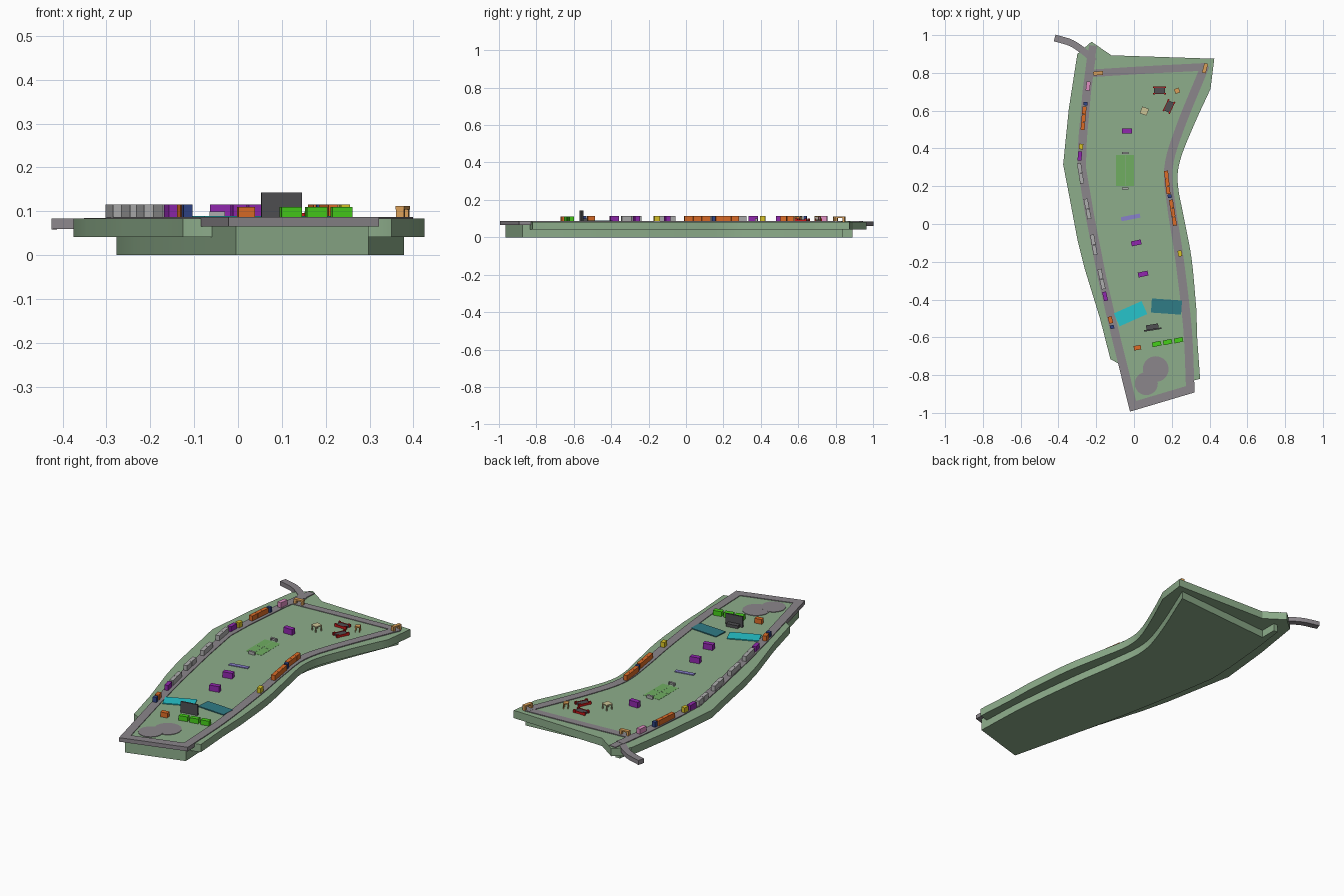
import bpy, bmesh
from math import radians, cos, sin
from mathutils import Vector, Matrix

if "Cube" in bpy.data.objects:
    bpy.data.objects.remove(bpy.data.objects["Cube"])

COL = dict(land=(.27, .42, .26), road=(.26, .24, .26), grey=(.42, .42, .42), dark=(.08, .08, .085),
           purple=(.28, .02, .42), orange=(.72, .15, .02), navy=(.03, .06, .25), yellow=(.7, .55, .02),
           pink=(.75, .28, .55), tan=(.7, .35, .1), beige=(.6, .55, .3), red=(.6, .01, .01),
           field=(.16, .42, .12), lilac=(.25, .22, .6), cyan=(.02, .55, .6), teal=(.03, .2, .24),
           green=(.06, .62, .01))
MATS = {}


def finish(name, bm, col, smooth=False):
    bmesh.ops.recalc_face_normals(bm, faces=bm.faces)
    me = bpy.data.meshes.new(name)
    bm.to_mesh(me)
    bm.free()
    ob = bpy.data.objects.new(name, me)
    bpy.context.collection.objects.link(ob)
    if col not in MATS:
        MATS[col] = bpy.data.materials.new(col)
        MATS[col].diffuse_color = (*COL[col], 1)
    me.materials.append(MATS[col])
    if smooth:
        bpy.ops.object.select_all(action='DESELECT')
        ob.select_set(True)
        bpy.context.view_layer.objects.active = ob
        bpy.ops.object.shade_smooth_by_angle(angle=radians(30))
    return ob


def prism(name, pts, z0, z1, col):
    bm = bmesh.new()
    f = bm.faces.new([bm.verts.new((p[0], p[1], z0)) for p in pts])
    r = bmesh.ops.extrude_face_region(bm, geom=[f])
    for v in r['geom']:
        if isinstance(v, bmesh.types.BMVert):
            v.co.z = z1
    # extrusion keeps or drops the start face depending on context: make sure the base is closed
    bmesh.ops.holes_fill(bm, edges=[e for e in bm.edges if e.is_boundary])
    return finish(name, bm, col, True)


def spline(pts, n=5):
    p = [Vector(q) for q in pts]
    p = [2 * p[0] - p[1]] + p + [2 * p[-1] - p[-2]]
    out = []
    for a, b, c, d in zip(p, p[1:], p[2:], p[3:]):
        for i in range(n):
            t = i / n
            out.append(.5 * (2 * b + (c - a) * t + (2 * a - 5 * b + 4 * c - d) * t * t
                             + (3 * b - a - 3 * c + d) * t ** 3))
    return out + [p[-2]]


def ribbon(name, path, w, z_top, thick, col, drop=0):
    """Rectangular band along a path, sloping down by drop towards its end."""
    p = [Vector(q) for q in path]
    bm = bmesh.new()
    rows = []
    for i, q in enumerate(p):
        d1 = (q - p[i - 1]).normalized() if i else (p[1] - q).normalized()
        d2 = (p[i + 1] - q).normalized() if i < len(p) - 1 else d1
        n1, n2 = Vector((-d1.y, d1.x)), Vector((-d2.y, d2.x))
        m = (n1 + n2).normalized()
        m *= w / 2 / m.dot(n1)
        z = z_top - drop * i / (len(p) - 1)
        rows.append([bm.verts.new((q.x + s * m.x, q.y + s * m.y, h))
                     for s, h in ((1, z), (-1, z), (-1, z - thick), (1, z - thick))])
    for a, b in zip(rows, rows[1:]):
        for k in range(4):
            bm.faces.new((a[k], a[k - 1], b[k - 1], b[k]))
    bm.faces.new(rows[0])
    bm.faces.new(rows[-1])
    return finish(name, bm, col, True)


def boxes(name, parts, x, y, rot, col):
    """Joined boxes (cx, cy, lx, ly, z0, z1) in a local frame placed at x, y, turned by rot."""
    bm = bmesh.new()
    base = Matrix.Translation((x, y, 0)) @ Matrix.Rotation(radians(rot), 4, 'Z')
    for cx, cy, lx, ly, z0, z1 in parts:
        bmesh.ops.create_cube(bm, size=1, matrix=base @ Matrix.Translation((cx, cy, (z0 + z1) / 2))
                              @ Matrix.Diagonal((lx, ly, z1 - z0, 1)))
    return finish(name, bm, col)


def box(name, x, y, lx, ly, rot, col, z0=.083, z1=.115):
    return boxes(name, [(0, 0, lx, ly, z0, z1)], x, y, rot, col)


# land: wide upper shelf and full-height core that follows the road
shelf = [(-.30, .9), (-.225, .965), (-.12, .893), (.425, .875), (.405, .715)]
shelf += spline([(.405, .715), (.32, .53), (.245, .34), (.232, .21), (.265, .03), (.305, -.185), (.33, -.45)])[1:]
shelf += [(.335, -.61), (.35, -.82), (.29, -.835), (-.08, -.74), (-.125, -.715), (-.18, -.5), (-.26, -.24),
          (-.3, -.08), (-.345, .16), (-.375, .315), (-.345, .61)]
prism("land_shelf", shelf, .041, .083, 'land')
left = [(-.225, .89), (-.25, .7), (-.272, .45), (-.277, .3), (-.235, .05), (-.17, -.28), (-.115, -.52), (-.005, -.965)]
right = spline([(.298, -.875), (.283, -.55), (.24, -.18), (.2, .08), (.182, .29), (.24, .5), (.378, .84)])
prism("land_core", left + right + [(.05, .815), (-.2, .797), (-.2, .89)], 0, .084, 'land')

# roads
ribbon("ring_road", left + right, .045, .0875, .022, 'road')
ribbon("top_road", spline([(.375, .832), (.05, .815), (-.235, .797)]), .04, .087, .02, 'road')
ribbon("entry_ramp", spline([(-.21, .86), (-.255, .905), (-.33, .957), (-.42, .985)]), .036, .087, .024, 'road', .004)
ribbon("road_end", [(-.225, .88), (-.218, .945)], .04, .0865, .02, 'road')

# round plazas
for i, (x, y, r) in enumerate([(.115, -.768, .068), (.065, -.845, .061)]):
    prism(f"plaza_{i}", [(x + r * cos(k * .19635), y + r * sin(k * .19635)) for k in range(32)],
          .08, .0865 + .0003 * i, 'road')

# cabins along the ring road: x, y, length, lean, colour, number of units
row = [(-.243, .73, .05, -7, 'pink', 1), (-.257, .637, .018, -5, 'navy', 1), (-.267, .56, .125, -5, 'orange', 3),
       (-.28, .41, .03, -5, 'yellow', 1), (-.287, .36, .05, -2, 'purple', 1),
       (-.283, .268, .11, 9, 'grey', 2), (-.246, .08, .11, 11, 'grey', 2), (-.213, -.11, .11, 10, 'grey', 2),
       (-.172, -.292, .11, 12, 'grey', 2), (-.153, -.383, .05, 13, 'purple', 1),
       (-.125, -.508, .038, 14, 'orange', 1), (-.116, -.545, .02, 14, 'navy', 1),
       (.176, .22, .125, 6, 'orange', 3), (.189, .147, .018, 7, 'navy', 1), (.206, .06, .14, 9, 'orange', 3),
       (.243, -.156, .032, 9, 'yellow', 1)]
for i, (x, y, ln, rot, col, n) in enumerate(row):
    u = ln / n
    boxes(f"{col}_cabin_{i}", [(0, (k - (n - 1) / 2) * u, .021, u * .97, .083, .115) for k in range(n)],
          x, y, rot, col)

# central pavilions and stalls
for i, (x, y, rot) in enumerate([(-.037, .493, 0), (.012, -.1, 12), (.048, -.265, 12)]):
    box(f"pavilion_{i}", x, y, .053, .026, rot, 'purple')
for i in range(3):
    box(f"green_stall_{i}", .12 + .058 * i, -.635 + .01 * i, .047, .025, 12, 'green', z1=.11)
box("orange_stall", .018, -.655, .038, .024, 10, 'orange', z1=.11)

# gates: two posts and a lintel
for i, (x, y, rot) in enumerate([(-.19, .798, 5), (.376, .825, 75)]):
    boxes(f"gate_{i}", [(-.02, 0, .012, .018, .083, .112), (.02, 0, .012, .018, .083, .112),
                        (0, 0, .052, .02, .104, .112)], x, y, rot, 'tan')

# open shelters: roof on four legs
for n, x, y, s, rot, col in [("small", .228, .705, .026, 25, 'tan'), ("large", .055, .598, .038, -20, 'beige')]:
    q = s * .42
    boxes(n + "_shelter", [(a * q, b * q, s * .14, s * .14, .083, .11) for a in (-1, 1) for b in (-1, 1)]
          + [(0, 0, s, s, .109, .115)], x, y, rot, col)

# play areas: dark pad with red rim and corner posts
for i, (x, y, rot) in enumerate([(.135, .707, 0), (.185, .622, 65)]):
    box(f"play_pad_{i}", x, y, .058, .034, rot, 'dark', z1=.094)
    boxes(f"play_rim_{i}", [(a * .029, b * .017, .012, .008, .083, .1) for a in (-1, 1) for b in (-1, 1)]
          + [(0, b * .018, .062, .004, .083, .096) for b in (-1, 1)], x, y, rot, 'red')

# sports field with lines and goals
box("sports_field", -.047, .283, .094, .165, 0, 'field', z1=.0848)
boxes("field_lines", [(0, 0, .09, .002, .083, .0853), (0, 0, .002, .16, .083, .0852)], -.047, .283, 0, 'land')
for i, (y, s) in enumerate([(.376, 1), (.188, -1)]):
    boxes(f"goal_{i}", [(-.016, 0, .003, .012, .083, .1), (.016, 0, .003, .012, .083, .1),
                        (0, 0, .035, .012, .097, .1), (0, s * .005, .035, .002, .083, .1)], -.047, y, 0, 'grey')

# flat mats and pools
box("lilac_strip", -.018, .035, .102, .022, 11, 'lilac', z1=.088)
box("cyan_pool", -.018, -.475, .16, .075, 24, 'cyan', z1=.089)
box("teal_pool", .172, -.437, .16, .075, -4, 'teal', z1=.089)

# stage: tall screen with a low block behind
box("stage_screen", .099, -.559, .093, .008, 9, 'dark', z1=.143)
box("stage_block", .097, -.544, .065, .025, 9, 'dark', z1=.1)

for m in bpy.data.materials:
    if m.users and not m.is_grease_pencil:
        m.use_nodes = True
        m.node_tree.nodes["Principled BSDF"].inputs["Base Color"].default_value = m.diffuse_color
